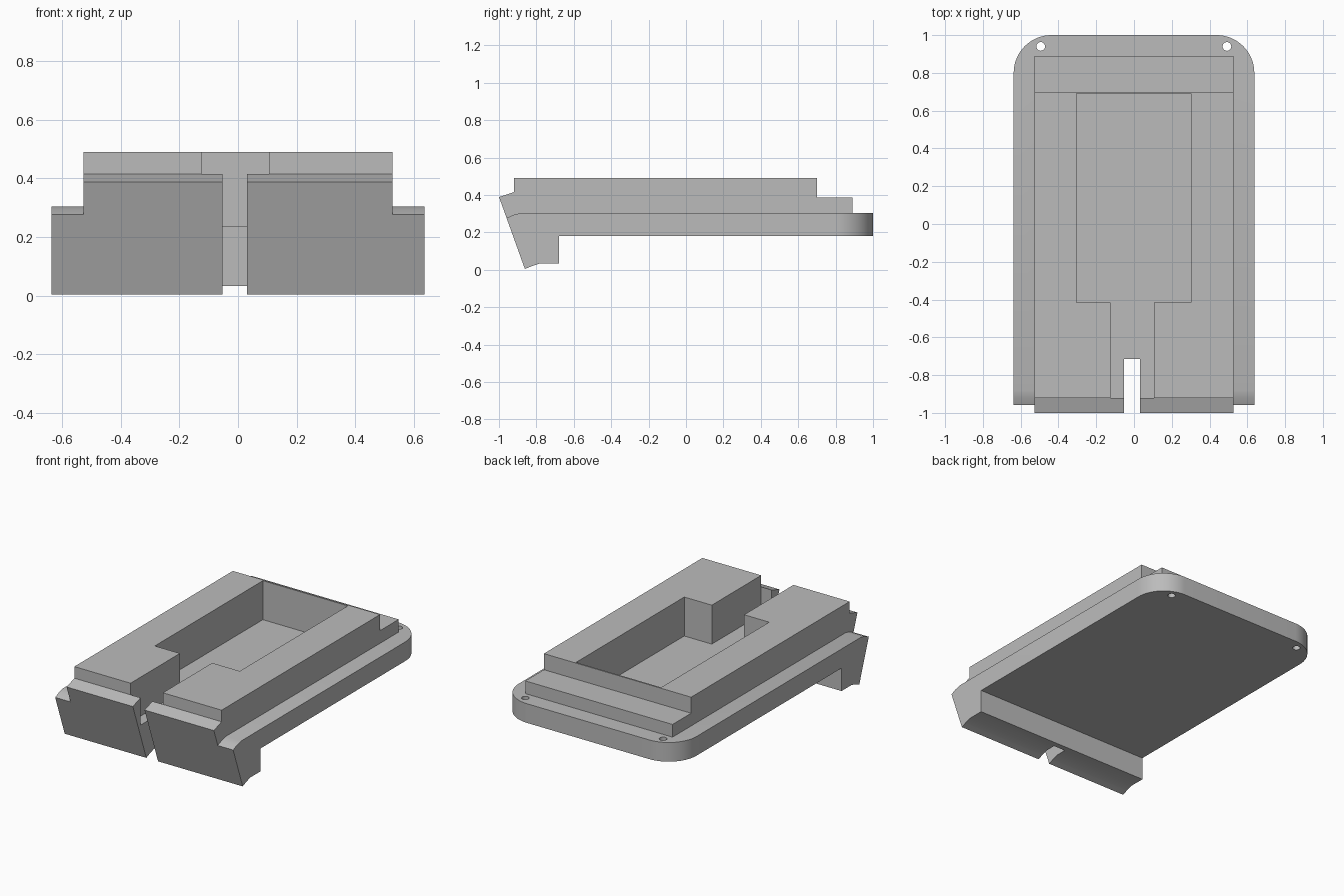
import bpy, bmesh, math

if "Cube" in bpy.data.objects:
    bpy.data.objects.remove(bpy.data.objects["Cube"])

grey = bpy.data.materials.new("plain_grey")
grey.use_nodes = True
colour = (0.5, 0.5, 0.5, 1)
grey.diffuse_color = colour
grey.node_tree.nodes["Principled BSDF"].inputs["Base Color"].default_value = colour


def finish(name, bm):
    bmesh.ops.recalc_face_normals(bm, faces=bm.faces)
    mesh = bpy.data.meshes.new(name)
    bm.to_mesh(mesh)
    bm.free()
    mesh.materials.append(grey)
    obj = bpy.data.objects.new(name, mesh)
    bpy.context.collection.objects.link(obj)
    return obj


def side_profile(name, half_width, points, corner=0):
    """Extrude a (y, z) outline across x; optionally round the back corners."""
    bm = bmesh.new()
    face = bm.faces.new([bm.verts.new((-half_width, y, z)) for y, z in points])
    out = bmesh.ops.extrude_face_region(bm, geom=[face])
    moved = [v for v in out["geom"] if isinstance(v, bmesh.types.BMVert)]
    bmesh.ops.translate(bm, verts=moved, vec=(2 * half_width, 0, 0))
    if corner:
        back = max(y for y, z in points)
        edges = [e for e in bm.edges
                 if all(abs(v.co.y - back) < 1e-4 for v in e.verts)
                 and abs(e.verts[0].co.x - e.verts[1].co.x) < 1e-4]
        bmesh.ops.bevel(bm, geom=edges, offset=corner, segments=16,
                        profile=0.5, affect="EDGES")
    return finish(name, bm)


def box(name, x0, x1, y0, y1, z0, z1):
    bm = bmesh.new()
    bmesh.ops.create_cube(bm, size=1)
    for v in bm.verts:
        v.co = (x1 if v.co.x > 0 else x0,
                y1 if v.co.y > 0 else y0,
                z1 if v.co.z > 0 else z0)
    return finish(name, bm)


def hole(name, x, y, radius):
    bm = bmesh.new()
    bmesh.ops.create_cone(bm, cap_ends=True, segments=32, radius1=radius,
                          radius2=radius, depth=1)
    bmesh.ops.translate(bm, verts=bm.verts, vec=(x, y, 0.25))
    return finish(name, bm)


def combine(target, tool, operation):
    mod = target.modifiers.new("boolean", "BOOLEAN")
    mod.operation = operation
    mod.solver = "EXACT"
    mod.object = tool
    bpy.ops.object.select_all(action="DESELECT")
    bpy.context.view_layer.objects.active = target
    target.select_set(True)
    bpy.ops.object.modifier_apply(modifier=mod.name)
    bpy.data.objects.remove(tool)


# Base plate with hooked front foot and rounded back corners
body = side_profile("cover_body", 0.637, [
    (1, 0.18), (1, 0.304), (-0.88, 0.304), (-0.92, 0.294), (-1.04, 0.24),
    (-1.04, -0.07), (-0.83, 0.017), (-0.785, 0.032), (-0.68, 0.032),
    (-0.68, 0.18)], corner=0.2)

# Raised block with back step and front lip
block = side_profile("raised_block", 0.527, [
    (-1.08, 0.362), (-0.92, 0.415), (-0.92, 0.49), (0.7, 0.49),
    (0.7, 0.386), (0.89, 0.386), (0.89, 0.25), (-1.08, 0.25)])
combine(body, block, "UNION")

# Sloping front face
slope = (1 - 0.86) / 0.39
front = side_profile("front_cutter", 1, [
    (-0.86 + slope * 0.2, -0.2), (-0.86 - slope * 0.6, 0.6),
    (-1.6, 0.6), (-1.6, -0.2)])
combine(body, front, "DIFFERENCE")

# Pocket, channel to the lip, and through slot
for cutter in (
        box("pocket_cutter", -0.305, 0.303, -0.415, 0.69, 0.238, 0.7),
        box("channel_cutter", -0.125, 0.106, -0.92, -0.38, 0.238, 0.7),
        box("slot_cutter", -0.053, 0.031, -1.3, -0.715, -0.3, 0.8),
        hole("left_hole_cutter", 0.492, 0.94, 0.023),
        hole("right_hole_cutter", -0.494, 0.94, 0.023)):
    combine(body, cutter, "DIFFERENCE")

bpy.ops.object.select_all(action="DESELECT")
bpy.context.view_layer.objects.active = body
body.select_set(True)
bpy.ops.object.shade_smooth_by_angle(angle=math.radians(20))
